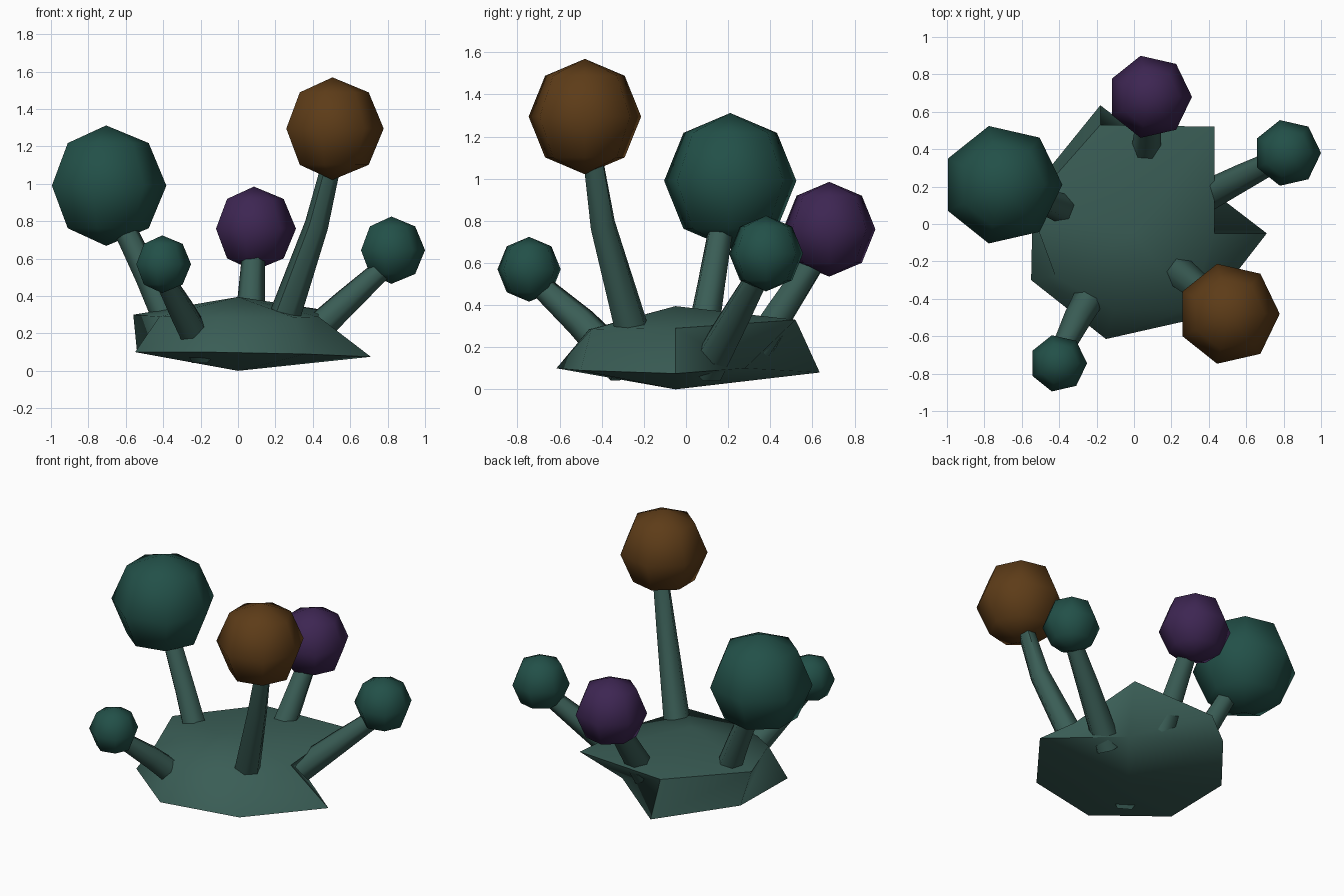
import bpy, bmesh, math
from mathutils import Vector

if "Cube" in bpy.data.objects:
    bpy.data.objects.remove(bpy.data.objects["Cube"])


def material(name, rgb):
    m = bpy.data.materials.new(name)
    m.diffuse_color = (*rgb, 1)
    m.use_nodes = True
    m.node_tree.nodes["Principled BSDF"].inputs["Base Color"].default_value = m.diffuse_color
    return m


FLESH = material("flesh", (0.042, 0.11, 0.092))
GREEN = material("green_cap", (0.016, 0.08, 0.065))
BROWN = material("brown_cap", (0.11, 0.045, 0.009))
PURPLE = material("purple_cap", (0.047, 0.019, 0.085))


def loft(name, rings, bottom, top, mat):
    """Skin a stack of equal rings and close both ends with a pole point."""
    bm = bmesh.new()
    rows = [[bm.verts.new(p) for p in ring] for ring in rings]
    lo, hi = bm.verts.new(bottom), bm.verts.new(top)
    n = len(rows[0])
    for i in range(n):
        j = (i + 1) % n
        for a, b in zip(rows, rows[1:]):
            bm.faces.new((a[i], a[j], b[j], b[i]))
        bm.faces.new((lo, rows[0][j], rows[0][i]))
        bm.faces.new((hi, rows[-1][i], rows[-1][j]))
    bmesh.ops.recalc_face_normals(bm, faces=bm.faces)
    mesh = bpy.data.meshes.new(name)
    bm.to_mesh(mesh)
    bm.free()
    mesh.materials.append(mat)
    ob = bpy.data.objects.new(name, mesh)
    bpy.context.collection.objects.link(ob)
    bpy.ops.object.select_all(action='DESELECT')
    ob.select_set(True)
    bpy.context.view_layer.objects.active = ob
    bpy.ops.object.shade_smooth_by_angle(angle=math.radians(60))
    return ob


def circle(n, r):
    return [Vector((r * math.cos(math.tau * i / n), r * math.sin(math.tau * i / n), 0))
            for i in range(n)]


def ball(name, centre, r, mat):
    """Seven-sided ball with three rings between its poles."""
    c, up = Vector(centre), Vector((0, 0, 1))
    rings = [[c + p + up * r * math.sin(a) for p in circle(7, r * math.cos(a))]
             for a in (-math.pi / 4, 0, math.pi / 4)]
    loft(name, rings, c - up * r, c + up * r, mat)


def stem(name, path, radii):
    """Tapered, slightly bent six-sided stalk."""
    pts = [Vector(p) for p in path]
    rings = []
    for i, (p, r) in enumerate(zip(pts, radii)):
        d = pts[min(i + 1, len(pts) - 1)] - pts[max(i - 1, 0)]
        q = d.to_track_quat('Z', 'Y')
        rings.append([p + q @ v for v in circle(6, r)])
    loft(name, rings, pts[0], pts[-1], FLESH)


# Irregular seven-sided base
lower = [(0.71, -0.05, 0.075), (0.28, 0.28, 0.1), (-0.18, 0.635, 0.08), (-0.54, 0.19, 0.1),
         (-0.55, -0.30, 0.1), (-0.15, -0.615, 0.1), (0.36, -0.50, 0.09)]
upper = [(0.43, -0.05, 0.29), (0.43, 0.52, 0.33), (-0.18, 0.53, 0.31), (-0.56, 0.10, 0.30),
         (-0.42, -0.28, 0.29), (-0.11, -0.46, 0.285), (0.30, -0.45, 0.285)]
loft("base", [lower, upper], (0, -0.05, 0), (0, -0.05, 0.395), FLESH)

# Each growth: name, stalk path, stalk radii, ball centre, ball radius, ball colour
growths = [
    ("tall", [(0.20, -0.22, 0.15), (0.42, -0.395, 0.78), (0.51, -0.45, 1.15)],
     (0.09, 0.064, 0.05), (0.505, -0.48, 1.295), 0.274, BROWN),
    ("large", [(-0.32, 0.06, 0.15), (-0.48, 0.12, 0.5), (-0.65, 0.18, 0.85)],
     (0.085, 0.07, 0.06), (-0.705, 0.21, 0.99), 0.322, GREEN),
    ("back", [(0.05, 0.29, 0.12), (0.07, 0.45, 0.37), (0.085, 0.64, 0.66)],
     (0.085, 0.075, 0.06), (0.085, 0.68, 0.76), 0.225, PURPLE),
    ("front", [(-0.18, -0.29, 0.10), (-0.30, -0.50, 0.32), (-0.40, -0.70, 0.5)],
     (0.09, 0.075, 0.055), (-0.405, -0.745, 0.57), 0.154, GREEN),
    ("side", [(0.29, 0.10, 0.10), (0.58, 0.25, 0.37), (0.80, 0.36, 0.57)],
     (0.09, 0.072, 0.055), (0.82, 0.38, 0.645), 0.18, GREEN),
]
for name, path, radii, centre, r, mat in growths:
    stem(name + "_stem", path, radii)
    ball(name + "_ball", centre, r, mat)
